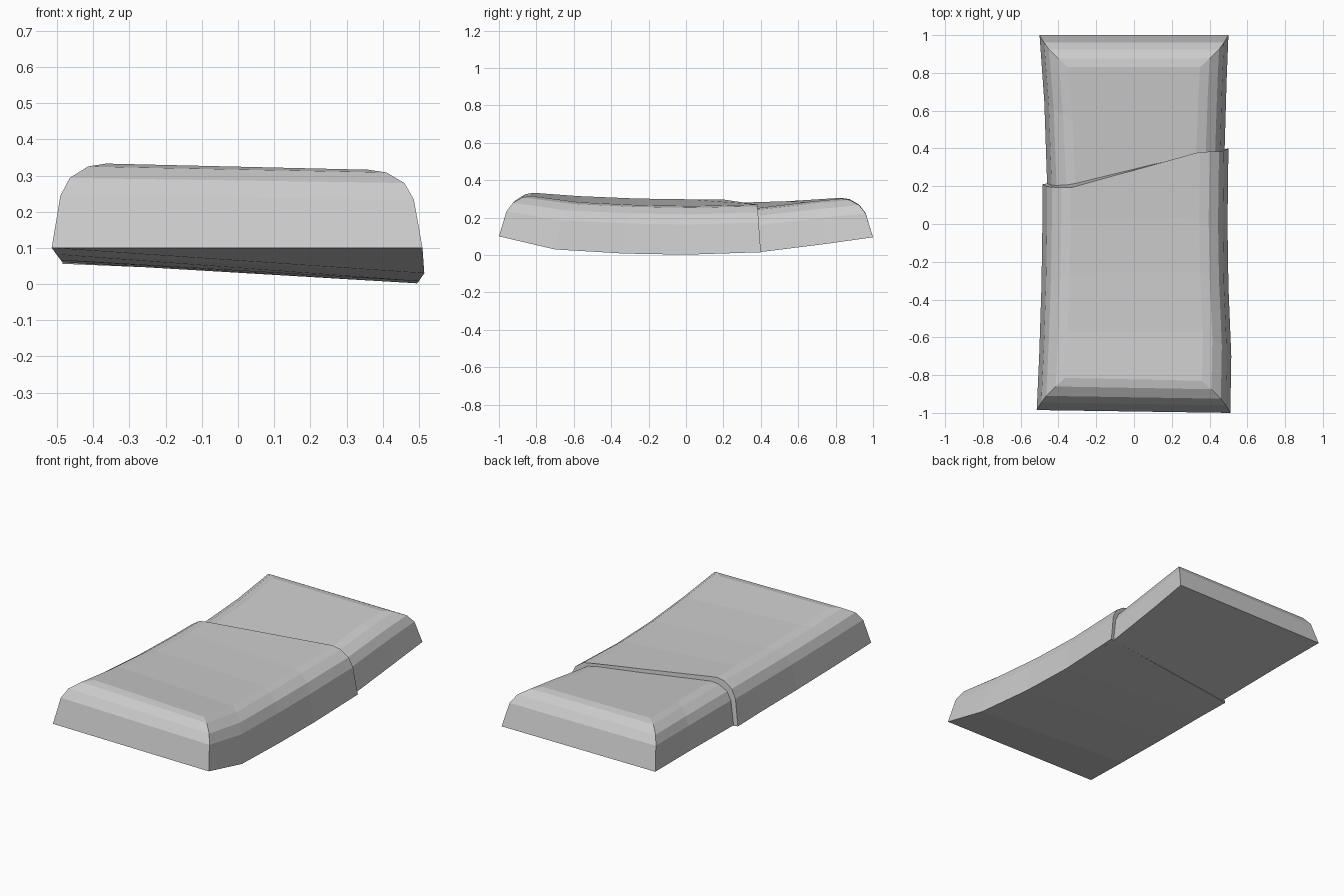
import bpy
import bmesh

cube = bpy.data.objects.get("Cube")
if cube:
    bpy.data.objects.remove(cube, do_unlink=True)

grey = bpy.data.materials.new("plain grey")
grey.use_nodes = True
GREY = (0.6, 0.6, 0.6, 1)
grey.diffuse_color = GREY
grey.node_tree.nodes["Principled BSDF"].inputs["Base Color"].default_value = GREY

# Rounded edge profile: (height fraction, sideways inset, lengthwise inset)
EDGE = [(0, 0, 0), (0.62, 0.024, 0.04), (0.83, 0.05, 0.075),
        (0.965, 0.10, 0.125), (1, 0.15, 0.17)]


def shell(name, left, right, lean):
    """Loft a bar between two side rails, with a bevelled outer end.
    Each rail lists (y, half width, bottom z, top z), from outer end to cut;
    lean shifts the cut end along y towards the top."""
    bm = bmesh.new()
    rails = []
    for side, rail in ((-1, right), (1, left)):
        start, cut = rail[0][0], rail[-1][0]
        direction = 1 if cut > start else -1
        layers = []
        for frac, inset_x, inset_y in EDGE:
            row = []
            for y, width, low, high in rail:
                along = (y - start) / (cut - start)
                yy = y + direction * inset_y * (1 - along) + lean * frac * along
                row.append(bm.verts.new((side * (width - inset_x), yy,
                                         low + (high - low) * frac)))
            layers.append(row)
        rails.append(layers)
    a, b = rails
    count = len(right)
    for i in range(count - 1):
        # Rounded long sides
        for layers in rails:
            for lower, upper in zip(layers, layers[1:]):
                bm.faces.new((lower[i], lower[i + 1], upper[i + 1], upper[i]))
        # Top and underside
        for k in (0, -1):
            bm.faces.new((a[k][i], a[k][i + 1], b[k][i + 1], b[k][i]))
    # Bevelled outer end and flat cut end
    for i in (0, count - 1):
        for k in range(len(EDGE) - 1):
            bm.faces.new((a[k][i], b[k][i], b[k + 1][i], a[k + 1][i]))
    bmesh.ops.recalc_face_normals(bm, faces=bm.faces[:])
    mesh = bpy.data.meshes.new(name)
    bm.to_mesh(mesh)
    bm.free()
    mesh.materials.append(grey)
    obj = bpy.data.objects.new(name, mesh)
    bpy.context.collection.objects.link(obj)
    return obj


# Long front sleeve with a slanting rear edge
shell("front_sleeve",
      left=[(-1, 0.51, 0.10, 0.316), (-0.7, 0.515, 0.03, 0.282),
            (-0.33, 0.5, 0.008, 0.267), (0, 0.495, 0.002, 0.262),
            (0.4, 0.5, 0.015, 0.27)],
      right=[(-0.985, 0.515, 0.10, 0.333), (-0.7, 0.502, 0.082, 0.315),
             (-0.33, 0.49, 0.066, 0.302), (0, 0.485, 0.06, 0.298),
             (0.21, 0.485, 0.056, 0.298)],
      lean=-0.018)

# Narrower rear body, tucked into the sleeve
shell("rear_body",
      left=[(1, 0.5, 0.095, 0.302), (0.75, 0.49, 0.06, 0.283),
            (0.4, 0.48, 0.016, 0.25), (0.3, 0.48, 0.012, 0.245)],
      right=[(1, 0.5, 0.095, 0.306), (0.65, 0.475, 0.075, 0.288),
             (0.21, 0.46, 0.058, 0.277), (0.11, 0.46, 0.06, 0.276)],
      lean=0)
